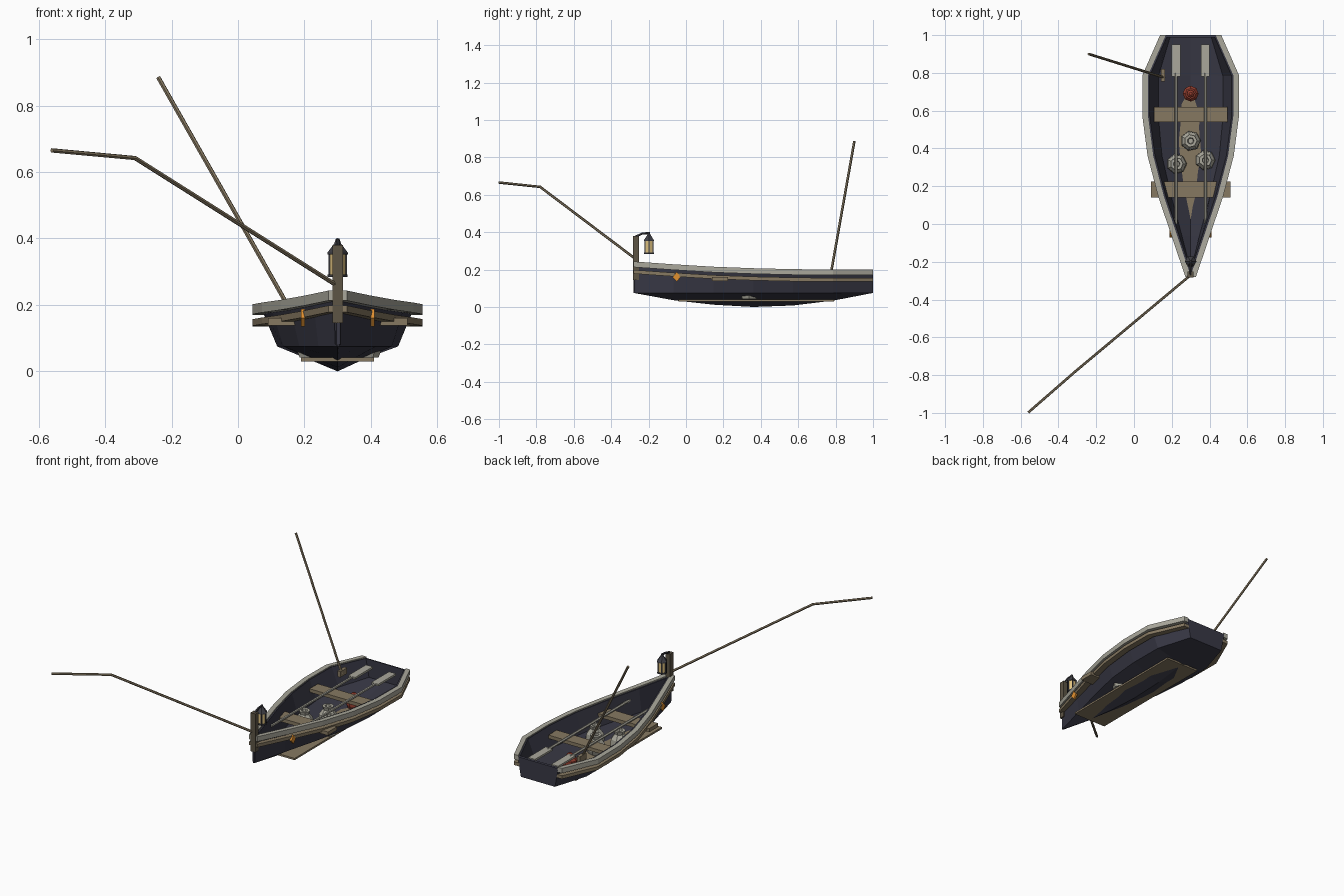
import bpy, bmesh, math
from mathutils import Vector

if "Cube" in bpy.data.objects:
    bpy.data.objects.remove(bpy.data.objects["Cube"])

CX = 0.30  # boat centre line


def mat(name, r, g, b):
    m = bpy.data.materials.new(name)
    m.diffuse_color = (r, g, b, 1)
    m.use_nodes = True
    m.node_tree.nodes["Principled BSDF"].inputs["Base Color"].default_value = m.diffuse_color
    return m


NAVY = mat("navy_paint", 0.04, 0.04, 0.06)
PALE = mat("pale_wood", 0.40, 0.39, 0.33)
WOOD = mat("wood", 0.24, 0.19, 0.12)
DARK = mat("dark_wood", 0.11, 0.09, 0.06)
IRON = mat("iron", 0.05, 0.05, 0.06)
GLOW = mat("lamp_glass", 0.75, 0.55, 0.22)
ORANGE = mat("orange", 0.75, 0.28, 0.03)
RED = mat("red", 0.30, 0.05, 0.03)


def build(name, verts, faces, m, fix=True):
    bm = bmesh.new()
    vs = [bm.verts.new(v) for v in verts]
    for f in faces:
        bm.faces.new([vs[i] for i in f])
    if fix:
        bmesh.ops.recalc_face_normals(bm, faces=bm.faces)
    me = bpy.data.meshes.new(name)
    bm.to_mesh(me)
    bm.free()
    me.materials.append(m)
    ob = bpy.data.objects.new(name, me)
    bpy.context.collection.objects.link(ob)
    return ob


def loft(name, rings, m):
    n = len(rings[0])
    verts = [v for r in rings for v in r]
    faces = [(i*n+j, i*n+(j+1) % n, (i+1)*n+(j+1) % n, (i+1)*n+j)
             for i in range(len(rings)-1) for j in range(n)]
    faces += [tuple(range(n)), tuple(range(len(verts)-n, len(verts)))]
    return build(name, verts, faces, m)


def box(name, x0, x1, y0, y1, z0, z1, m):
    return loft(name, [[(x0, y0, z), (x1, y0, z), (x1, y1, z), (x0, y1, z)] for z in (z0, z1)], m)


def lathe(name, x, y, profile, n, m):
    return loft(name, [[(x+r*math.cos(2*math.pi*k/n), y+r*math.sin(2*math.pi*k/n), z)
                        for k in range(n)] for r, z in profile], m)


def rod(name, pts, r, m, n=6):
    pts = [Vector(p) for p in pts]
    rings = []
    for i, p in enumerate(pts):
        d = (pts[min(i+1, len(pts)-1)] - pts[max(i-1, 0)]).normalized()
        u = d.cross(Vector((0.3, 0, 1))).normalized()
        v = d.cross(u)
        rings.append([p + r*(u*math.cos(2*math.pi*k/n) + v*math.sin(2*math.pi*k/n)) for k in range(n)])
    return loft(name, rings, m)


# Hull stations: y, outer gunwale half width, gunwale top, chine half width, keel height
stations = [(-0.28, 0.028, 0.243, 0.004, 0.075), (-0.067, 0.100, 0.228, 0.058, 0.036),
            (0.147, 0.172, 0.215, 0.115, 0.012), (0.36, 0.228, 0.207, 0.163, 0.0),
            (0.573, 0.256, 0.202, 0.182, 0.008), (0.787, 0.256, 0.200, 0.180, 0.034),
            (1.0, 0.162, 0.200, 0.115, 0.075)]
verts = []
for y, w, z, c, k in stations:
    h = max(w-0.025, 0.004)
    verts += [(CX+h, y, z-0.008), (CX+c, y, 0.075), (CX, y, k), (CX-c, y, 0.075), (CX-h, y, z-0.008)]
faces = [(i*5+j, i*5+j+1, i*5+j+6, i*5+j+5) for i in range(6) for j in range(4)]
faces.append(tuple(range(30, 35)))
hull = build("hull", verts, faces, NAVY, fix=False)
sol = hull.modifiers.new("planking", "SOLIDIFY")
sol.thickness = 0.015
sol.offset = -1

# Gunwales and rub rails, both sides
for side, s in (("right", 1), ("left", -1)):
    for name, top, bottom, wid, m in (("gunwale", 0, 0.03, 0.03, PALE), ("rub_rail", 0.045, 0.065, 0.038, WOOD)):
        loft(f"{name}_{side}", [[(CX+s*w, y, z-top), (CX+s*(w-wid), y, z-top),
                                (CX+s*(w-wid), y, z-bottom), (CX+s*w, y, z-bottom)]
                               for y, w, z, c, k in stations], m)
    # diamond ornament on the bow
    x = CX+s*0.105
    loft(f"bow_diamond_{side}", [[(x+d, -0.05-0.022, 0.16), (x+d, -0.05, 0.135),
                                  (x+d, -0.05+0.022, 0.16), (x+d, -0.05, 0.187)] for d in (-0.006, 0.006)], ORANGE)
    # oar resting on the seats
    ox = CX+s*0.078
    rod(f"oar_shaft_{side}", [(ox, 0.0, 0.172), (ox, 0.80, 0.172)], 0.008, PALE)
    box(f"oar_blade_{side}", ox-0.023, ox+0.023, 0.78, 0.95, 0.166, 0.178, PALE)

# Seats and floor board
box("rear_seat", CX-0.195, CX+0.195, 0.54, 0.62, 0.142, 0.163, WOOD)
box("front_seat", CX-0.21, CX+0.21, 0.14, 0.225, 0.138, 0.16, WOOD)
box("floor_board", CX-0.11, CX+0.11, -0.04, 0.79, 0.03, 0.041, WOOD)

# Bow post with hanging lantern
box("bow_post", CX-0.016, CX+0.016, -0.284, -0.252, 0.145, 0.38, DARK)
rod("lantern_arm", [(CX, -0.27, 0.375), (CX, -0.235, 0.392), (CX, -0.20, 0.395)], 0.006, IRON)
lathe("lantern_base", CX, -0.198, [(0.03, 0.284), (0.03, 0.292)], 6, IRON)
lathe("lantern_glass", CX, -0.198, [(0.025, 0.292), (0.025, 0.352)], 6, GLOW)
lathe("lantern_roof", CX, -0.198, [(0.031, 0.352), (0.031, 0.357), (0.010, 0.385), (0.005, 0.40)], 6, IRON)
for k in range(6):
    a = math.pi*k/3
    px, py = CX+0.025*math.cos(a), -0.198+0.025*math.sin(a)
    box("lantern_bar", px-0.003, px+0.003, py-0.003, py+0.003, 0.288, 0.356, IRON)

# Fishing rods
rod("bow_rod", [(CX, -0.27, 0.257), (-0.31, -0.78, 0.642), (-0.56, -0.998, 0.665)], 0.007, WOOD)
rod("side_rod", [(0.16, 0.775, 0.18), (-0.24, 0.90, 0.885)], 0.007, WOOD)
box("rod_holder", 0.143, 0.163, 0.755, 0.82, 0.165, 0.2, WOOD)

# Pots on the floor
for x, y in ((CX, 0.44), (0.226, 0.318), (0.378, 0.338)):
    lathe("pot", x, y, [(0.045, 0.042), (0.054, 0.065), (0.05, 0.10), (0.028, 0.13),
                        (0.034, 0.15), (0.018, 0.15), (0.014, 0.13)], 7, PALE)
lathe("red_jar", CX, 0.69, [(0.034, 0.045), (0.042, 0.065), (0.042, 0.095), (0.028, 0.112)], 8, RED)
lathe("red_jar_lid", CX, 0.69, [(0.02, 0.11), (0.02, 0.125), (0.008, 0.135)], 8, RED)
